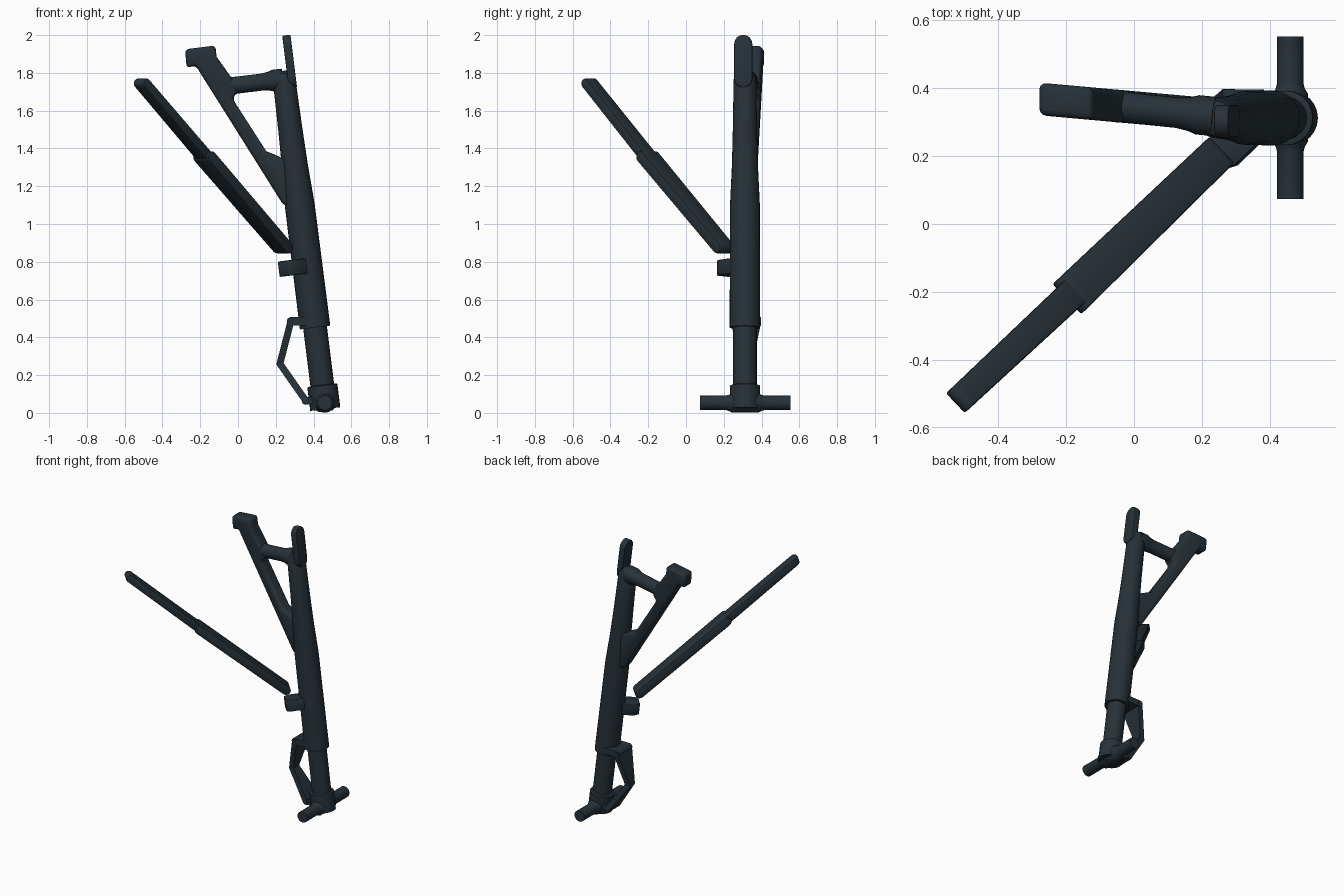
import bpy, bmesh, math
from mathutils import Vector

if "Cube" in bpy.data.objects:
    bpy.data.objects.remove(bpy.data.objects["Cube"])

metal = bpy.data.materials.new("dark slate metal")
metal.diffuse_color = (0.020, 0.031, 0.040, 1)
metal.use_nodes = True
metal.node_tree.nodes["Principled BSDF"].inputs["Base Color"].default_value = metal.diffuse_color

Y = Vector((0, 1, 0))
BASE = Vector((0.462, 0.312, 0.02))            # foot of the leaning strut
AXIS = Vector((-0.125, 0, 1)).normalized()
SIDE = Y.cross(AXIS)                           # across the strut, towards +x


def finish(name, bm):
    bmesh.ops.recalc_face_normals(bm, faces=bm.faces)
    me = bpy.data.meshes.new(name)
    bm.to_mesh(me)
    bm.free()
    me.materials.append(metal)
    ob = bpy.data.objects.new(name, me)
    bpy.context.collection.objects.link(ob)
    bpy.ops.object.select_all(action='DESELECT')
    ob.select_set(True)
    bpy.context.view_layer.objects.active = ob
    bpy.ops.object.shade_smooth_by_angle(angle=math.radians(35))
    return ob


def lathe(name, origin, axis, profile, n=24):
    """Closed round part: profile is a list of (distance along axis, radius)."""
    axis = axis.normalized()
    u = axis.orthogonal().normalized()
    v = axis.cross(u)
    bm = bmesh.new()
    rings = []
    for t, r in profile:
        rings.append([bm.verts.new(origin + axis * t + (u * math.cos(a) + v * math.sin(a)) * r)
                      for a in (2 * math.pi * i / n for i in range(n))])
    for a, b in zip(rings, rings[1:]):
        for i in range(n):
            j = (i + 1) % n
            bm.faces.new((a[i], a[j], b[j], b[i]))
    bm.faces.new(rings[0])
    bm.faces.new(rings[-1])
    return finish(name, bm)


def slab(name, pts, origin, u, v, w, half, bevel=0.0, segs=2):
    """Outline in the u/v plane, thickened both ways along w; half may vary along u."""
    width = half if callable(half) else (lambda s: half)
    bm = bmesh.new()
    sides = [[bm.verts.new(origin + u * s + v * t + w * (k * width(s))) for s, t in pts]
             for k in (-1, 1)]
    a, b = sides
    for i in range(len(pts)):
        j = (i + 1) % len(pts)
        bm.faces.new((a[i], a[j], b[j], b[i]))
    bm.faces.new(a)
    bm.faces.new(b)
    bmesh.ops.recalc_face_normals(bm, faces=bm.faces)
    if bevel:
        edges = [e for e in bm.edges if e.calc_face_angle(0) > 0.7]
        bmesh.ops.bevel(bm, geom=edges, offset=bevel, segments=segs, profile=0.5,
                        affect='EDGES', clamp_overlap=True)
    return finish(name, bm)


def capsule(length, r, n=8):
    ends = [(length, -90), (0, 90)]
    return [(s + r * math.cos(math.radians(a0 + 180 * i / n)), r * math.sin(math.radians(a0 + 180 * i / n)))
            for s, a0 in ends for i in range(n + 1)]


def bar(name, p0, p1, w, r, h0, h1, bevel=0.0):
    """Round-ended bar from p0 to p1, r thick, its half width along w going from h0 to h1."""
    p0, p1 = Vector(p0), Vector(p1)
    length = (p1 - p0).length
    u = (p1 - p0) / length
    return slab(name, capsule(length, r), p0, u, w.cross(u), w,
                lambda s: h0 + (h1 - h0) * min(max(s / length, 0), 1), bevel)


# Main strut: foot collar, piston and tapered sleeve
lathe("foot_collar", BASE, AXIS, [(-0.012, 0.035), (0, 0.05), (0, 0.08), (0.125, 0.08), (0.13, 0.062)])
lathe("piston", BASE, AXIS, [(0.1, 0.063), (0.5, 0.063)])
lathe("strut_sleeve", BASE, AXIS, [(0.435, 0.063), (0.435, 0.081), (1.09, 0.079), (1.3, 0.069),
                                   (1.5, 0.064), (1.76, 0.06), (1.79, 0.05), (1.805, 0.025)])

# Wheel axle with flared roots
AXLE = Vector((0.46, 0.313, 0.053))
lathe("axle", AXLE, Y, [(-0.239, 0.039), (-0.1, 0.039), (-0.085, 0.043), (-0.07, 0.052),
                        (0.07, 0.052), (0.085, 0.043), (0.1, 0.039), (0.239, 0.039)])

# Upright tab on the strut top
bar("top_tab", (0.285, 0.303, 1.768), (0.262, 0.303, 1.952), SIDE, 0.048, 0.022, 0.022, 0.006)

# Side frame: diagonal arm with hooked head, slightly yawed
arm = [(-0.28, 1.925), (-0.12, 1.945), (-0.113, 1.885), (-0.035, 1.775), (0.0, 1.70), (-0.03, 1.665),
       (0.15, 1.385), (0.20, 1.365), (0.30, 1.32), (0.31, 1.08), (0.24, 1.10), (-0.225, 1.84), (-0.272, 1.825)]
slab("diagonal_arm", arm, Vector((0, 0.343, 0)), Vector((1, -0.09, 0)), Vector((0, 0, 1)), Y, 0.048, 0.02, 3)

# Cross tube joining the arm and the strut
start = Vector((-0.05, 0.346, 1.73))
cross = Vector((0.24, 0.316, 1.765)) - start
lathe("cross_tube", start, cross, [(0, 0.047), (0.05, 0.045), (0.18, 0.045), (0.215, 0.05), (0.24, 0.058), (0.29, 0.058)])

# Folding side brace in two sections
low, mid, tip = Vector((0.248, 0.208, 0.862)), Vector((-0.187, -0.211, 1.368)), Vector((-0.518, -0.52, 1.757))
run = (tip - low).normalized()
level = Vector((-run.y, run.x, 0)).normalized()
bar("brace_lower", low + run * 0.02, mid - run * 0.02, level, 0.030, 0.053, 0.061, 0.006)
bar("brace_upper", mid - run * 0.08, tip - run * 0.02, level, 0.026, 0.045, 0.040, 0.006)

# Bracket carrying the brace
out = (Vector((-0.125, -0.118, 0)) - AXIS * Vector((-0.125, -0.118, 0)).dot(AXIS)).normalized()
at = BASE + AXIS * 0.765
slab("brace_bracket", [(0, -0.055), (0.145, -0.055), (0.175, -0.04), (0.175, 0.04), (0.145, 0.055), (0, 0.055)],
     at, out, AXIS.cross(out), AXIS, 0.041, 0.006)

# Torque links: two tapered plates meeting at a narrow knee, with lugs
c = 0.318
bar("upper_link_lug", (0.36, c, 0.485), (0.28, c, 0.485), Y, 0.022, 0.078, 0.078)
bar("upper_link", (0.28, c, 0.485), (0.222, c, 0.26), Y, 0.018, 0.08, 0.03)
bar("lower_link", (0.222, c, 0.26), (0.358, c, 0.066), Y, 0.018, 0.03, 0.068)
bar("lower_link_lug", (0.358, c, 0.063), (0.42, c, 0.07), Y, 0.02, 0.06, 0.05)
